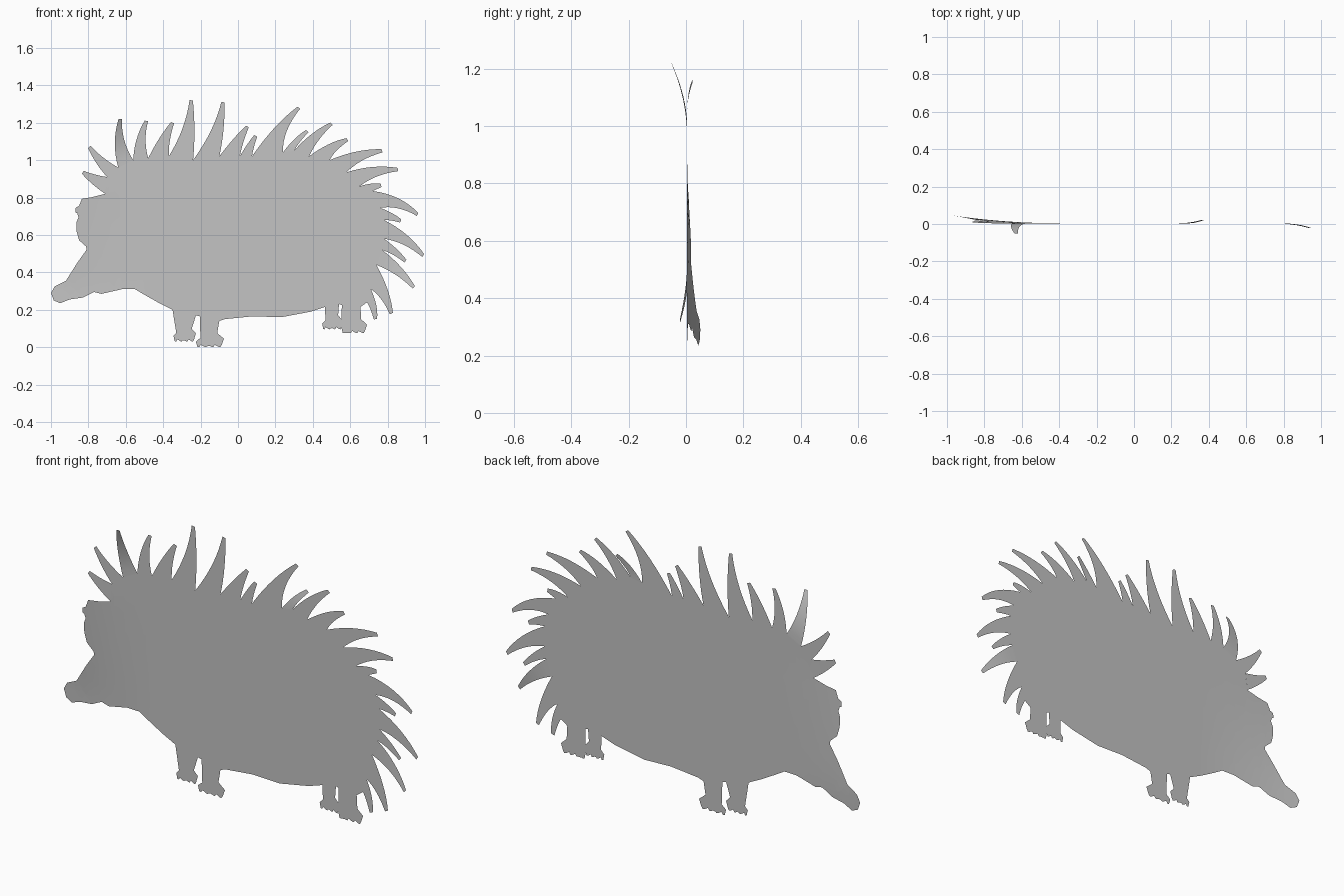
import bpy
import bmesh
from mathutils import Vector

cube = bpy.data.objects.get("Cube")
if cube:
    bpy.data.objects.remove(cube)

grey = bpy.data.materials.new("light grey")
grey.use_nodes = True
colour = (0.55, 0.55, 0.55, 1)
grey.diffuse_color = colour
grey.node_tree.nodes["Principled BSDF"].inputs["Base Color"].default_value = colour


def sheet_depth(x, z):
    """Depth of the thin sheet: flat, with the snout swept backwards."""
    reach = max(0, -0.4 - x) / 0.6
    lowness = min(1, max(0, (0.85 - z) / 0.52))
    return 0.004 + 0.046 * reach ** 2 * lowness


def finish(bm, name):
    for face in bm.faces:
        face.normal_update()
        if face.normal.y > 0:
            face.normal_flip()
        face.smooth = True
    mesh = bpy.data.meshes.new(name)
    bm.to_mesh(mesh)
    bm.free()
    mesh.materials.append(grey)
    obj = bpy.data.objects.new(name, mesh)
    bpy.context.collection.objects.link(obj)


def cutout(name, outline, slices=()):
    """Fill an outline, slice it so it can bend, then apply the depth rule."""
    bm = bmesh.new()
    bm.faces.new([bm.verts.new((x, 0, z)) for x, z in outline])
    bmesh.ops.triangulate(bm, faces=bm.faces[:])
    for point, normal in slices:
        bmesh.ops.bisect_plane(bm, geom=bm.verts[:] + bm.edges[:] + bm.faces[:],
                               plane_co=point, plane_no=normal)
    bmesh.ops.dissolve_degenerate(bm, dist=0.0005, edges=bm.edges[:])
    for v in bm.verts:
        v.co.y = sheet_depth(v.co.x, v.co.z)
    finish(bm, name)


def bezier(a, b, c, t):
    return a * (1 - t) ** 2 + b * 2 * t * (1 - t) + c * t ** 2


def spine(name, left, right, tip, bow, curl, steps=8):
    """Tapered curved blade between two valleys; curl bends the tip in depth."""
    left, right, tip = Vector(left), Vector(right), Vector(tip)
    base = (left + right) / 2
    along = tip - base
    side = Vector((-along.y, along.x)).normalized()
    middle = base + along * 0.5 + side * bow * along.length
    half = min(0.028, (right - left).length * 0.3)
    bm = bmesh.new()
    previous = None
    for i in range(steps + 1):
        t = i / steps
        pair = []
        for start, sign in ((left, 1), (right, -1)):
            p = bezier(start, middle + side * half * sign, tip + side * 0.009 * sign, t)
            y = sheet_depth(p.x, p.y) + curl * t ** 2
            pair.append(bm.verts.new((p.x, y, p.y)))
        if previous:
            bm.faces.new((previous[0], previous[1], pair[1], pair[0]))
        previous = pair
    finish(bm, name)


# Face: from the snout tip up over the forehead
face = [(-1, .29), (-.98, .325), (-.92, .355), (-.86, .45), (-.803, .53),
        (-.85, .572), (-.863, .62), (-.863, .67), (-.845, .713), (-.87, .72),
        (-.868, .745), (-.85, .755), (-.835, .793), (-.78, .802), (-.71, .82)]

# Spines, clockwise: tip, valley after it, sideways bow
spines = [
    ((-.83, .935), (-.70, .91), .05), ((-.795, 1.07), (-.64, .96), .08),
    ((-.63, 1.22), (-.56, 1), .15), ((-.49, 1.21), (-.48, 1.01), .13),
    ((-.35, 1.2), (-.37, 1.02), .06), ((-.25, 1.32), (-.24, 1), -.08),
    ((-.08, 1.31), (-.1, 1.02), -.09), ((.05, 1.18), (.01, 1.02), .03),
    ((.095, 1.13), (.075, 1.02), .04), ((.325, 1.28), (.24, 1.04), .11),
    ((.37, 1.155), (.3, 1.05), .08), ((.5, 1.195), (.38, 1.02), .1),
    ((.585, 1.11), (.49, 1), .1), ((.77, 1.05), (.58, .935), .11),
    ((.855, .95), (.65, .86), .12), ((.765, .865), (.72, .835), .05),
    ((.96, .71), (.76, .745), .17), ((.87, .675), (.78, .68), .06),
    ((.99, .49), (.78, .58), .13), ((.895, .46), (.77, .52), .08),
    ((.94, .32), (.74, .44), .1), ((.82, .18), (.71, .31), .1),
    ((.735, .15), (.69, .24), .1)]
valleys = [face[-1]] + [valley for _, valley, _ in spines]

# Blades whose tips leave the plane of the sheet
curls = {2: -.055, 10: .018, 20: -.025}
for i, (tip, valley, bow) in enumerate(spines):
    spine(f"spine_{i + 1}", valleys[i], valley, tip, bow, curls.get(i, 0))

# Belly and chin, from the tail back to the snout
belly = [(.655, .215), (.555, .225), (.54, .23), (.465, .215), (.39, .19),
         (.23, .16), (.08, .165), (-.07, .15), (-.10, .14), (-.205, .18),
         (-.225, .17), (-.35, .2), (-.42, .235), (-.5, .28), (-.55, .31),
         (-.62, .31), (-.73, .285), (-.77, .295), (-.83, .265), (-.9, .255),
         (-.95, .235), (-.985, .25)]
slices = [((-0.99 + 0.06 * i, 0, 0), (1, 0, 0)) for i in range(1, 11)]
slices += [((0, 0, 0.303 + 0.08 * i), (0, 0, 1)) for i in range(8)]
cutout("body", face + valleys[1:] + belly, slices)


def leg(name, top_right, top_left, heel, toe, ground):
    """Short leg with a scalloped foot; heel and toe are the ends of the foot."""
    width = heel - toe
    shin = [(heel - width * 0.24, ground + 0.075), (heel, ground + 0.045)]
    toes = []
    for i in range(4):
        x = heel - width * (0.08 + 0.25 * i)
        toes += [(x, ground + 0.012), (x - width * 0.05, ground),
                 (x - width * 0.12, ground + 0.002)]
    instep = [(toe, ground + 0.03), (toe + width * 0.24, ground + 0.06),
              (toe + width * 0.29, ground + 0.1)]
    cutout(name, [top_right] + shin + toes + instep + [top_left])


leg("left_hind_leg", (.655, .215), (.555, .225), .69, .553, .075)
leg("right_hind_leg", (.54, .23), (.465, .215), .562, .45, .095)
leg("left_front_leg", (-.10, .14), (-.205, .18), -.075, -.225, 0)
leg("right_front_leg", (-.225, .17), (-.35, .2), -.225, -.345, .03)
